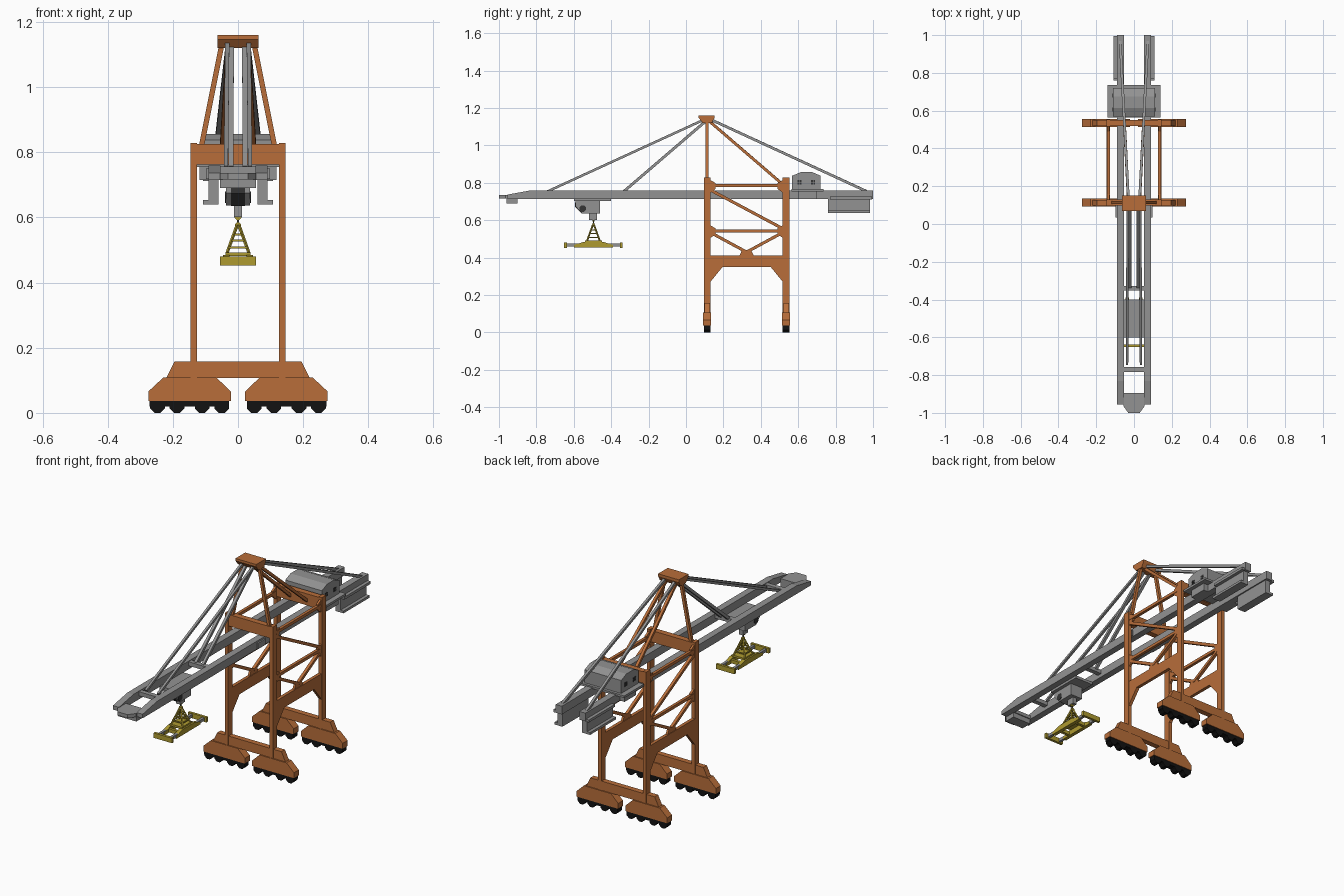
import bpy, bmesh, math
from mathutils import Vector, Matrix

if "Cube" in bpy.data.objects:
    bpy.data.objects.remove(bpy.data.objects["Cube"])


def material(name, r, g, b):
    m = bpy.data.materials.new(name)
    m.diffuse_color = (r, g, b, 1)
    m.use_nodes = True
    m.node_tree.nodes["Principled BSDF"].inputs["Base Color"].default_value = m.diffuse_color
    return m


ORANGE = material("orange paint", 0.48, 0.155, 0.042)
GREY = material("grey steel", 0.29, 0.29, 0.29)
YELLOW = material("yellow paint", 0.43, 0.33, 0.03)
BLACK = material("black rubber", 0.006, 0.006, 0.006)
DARK = material("dark glass", 0.035, 0.035, 0.035)


def finish(name, bm, mat, mirror=False):
    bmesh.ops.recalc_face_normals(bm, faces=bm.faces)
    me = bpy.data.meshes.new(name)
    bm.to_mesh(me)
    bm.free()
    me.materials.append(mat)
    ob = bpy.data.objects.new(name, me)
    bpy.context.collection.objects.link(ob)
    if mirror:  # mirrored across x = 0
        ob.modifiers.new("mirror", 'MIRROR').use_mirror_merge = False
    return ob


def prism(name, pts, axis, a, b, mat, mirror=False):
    """Extrude a 2D profile along an axis: x -> (y,z), y -> (x,z), z -> (x,y)."""
    bm = bmesh.new()
    put = {'x': lambda p, t: (t, p[0], p[1]),
           'y': lambda p, t: (p[0], t, p[1]),
           'z': lambda p, t: (p[0], p[1], t)}[axis]
    lo = [bm.verts.new(put(p, a)) for p in pts]
    hi = [bm.verts.new(put(p, b)) for p in pts]
    bm.faces.new(lo)
    bm.faces.new(hi)
    n = len(pts)
    for i in range(n):
        j = (i + 1) % n
        bm.faces.new((lo[i], lo[j], hi[j], hi[i]))
    return finish(name, bm, mat, mirror)


def box(name, x0, x1, y0, y1, z0, z1, mat, mirror=False):
    return prism(name, [(x0, y0), (x1, y0), (x1, y1), (x0, y1)], 'z', z0, z1, mat, mirror)


def bar(name, p, q, w, mat, mirror=True):
    """Square bar between two points."""
    p, q = Vector(p), Vector(q)
    d = (q - p).normalized()
    side = d.cross(Vector((0, 1, 0)) if abs(d.z) > 0.99 else Vector((0, 0, 1))).normalized()
    up = side.cross(d)
    bm = bmesh.new()
    bmesh.ops.create_cube(bm, size=1)
    rot = Matrix((side, d, up)).transposed().to_4x4()
    bm.transform(Matrix.Translation((p + q) / 2) @ rot @ Matrix.Diagonal((w, (q - p).length, w, 1)))
    return finish(name, bm, mat, mirror)


def disc(name, c, r, depth, axis, sides, mat, mirror=False):
    bm = bmesh.new()
    bmesh.ops.create_cone(bm, cap_ends=True, segments=sides, radius1=r, radius2=r, depth=depth)
    bm.transform(Matrix.Rotation(math.pi / sides, 4, 'Z'))
    bm.transform(Matrix.Translation(c) @ Matrix.Rotation(math.pi / 2, 4, 'X' if axis == 'y' else 'Y'))
    return finish(name, bm, mat, mirror)


FRONT, REAR = 0.113, 0.535
MID = (FRONT + REAR) / 2

# Portal frames: wheels, bogies, sills, legs and crossbeams
for label, y in (("front", FRONT), ("rear", REAR)):
    for i, x in enumerate((0.05, 0.11, 0.187, 0.247)):
        disc(f"{label}_wheel_{i}", (x, y, 0.023), 0.0245, 0.036, 'y', 8, BLACK, True)
    box(label + "_axle_strip", 0.027, 0.272, y - 0.018, y + 0.018, 0.02, 0.038, BLACK, True)
    prism(label + "_bogie", [(0.022, 0.036), (0.275, 0.036), (0.275, 0.066), (0.23, 0.108),
                             (0.066, 0.108), (0.022, 0.066)], 'y', y - 0.021, y + 0.021, ORANGE, True)
    prism(label + "_sill_beam", [(-0.22, 0.107), (0.22, 0.107), (0.195, 0.158), (-0.195, 0.158)],
          'y', y - 0.015, y + 0.015, ORANGE)
    box(label + "_leg", 0.126, 0.146, y - 0.018, y + 0.018, 0.107, 0.829, ORANGE, True)
    box(label + "_crossbeam", -0.127, 0.127, y - 0.016, y + 0.016, 0.762, 0.825, ORANGE)

# Side frames: portal beam with haunches, struts, diagonals and gussets
ya, yb = FRONT + 0.017, REAR - 0.017
prism("portal_beam", [(ya, 0.27), (ya + 0.065, 0.35), (yb - 0.065, 0.35), (yb, 0.27),
                      (yb, 0.412), (ya, 0.412)], 'x', 0.127, 0.145, ORANGE, True)
prism("centre_gusset", [(MID - 0.038, 0.41), (MID + 0.038, 0.41), (MID + 0.025, 0.44),
                        (MID - 0.025, 0.44)], 'x', 0.13, 0.142, ORANGE, True)
for z in (0.543, 0.785):
    bar("side_strut", (0.136, ya, z), (0.136, yb, z), 0.016, ORANGE)
    for edge, s in ((ya, 1), (yb, -1)):
        prism("node_gusset", [(edge, z - 0.038), (edge + s * 0.028, z - 0.018),
                              (edge + s * 0.028, z + 0.014), (edge, z + 0.03)],
              'x', 0.13, 0.142, ORANGE, True)
bar("upper_diagonal", (0.136, ya, 0.762), (0.136, yb, 0.555), 0.016, ORANGE)
for edge in (ya, yb):
    bar("lower_diagonal", (0.136, edge, 0.535), (0.136, MID, 0.43), 0.016, ORANGE)

# A-frame mast with cap and rear legs
bar("mast_leg", (0.114, FRONT, 0.81), (0.05, FRONT, 1.13), 0.016, ORANGE)
bar("mast_back_leg", (0.03, 0.13, 1.125), (0.05, REAR - 0.01, 0.785), 0.015, ORANGE)
prism("mast_cap", [(0.09, 1.12), (0.137, 1.12), (0.152, 1.147), (0.152, 1.16),
                   (0.068, 1.16), (0.068, 1.147)], 'x', -0.063, 0.063, ORANGE)

# Boom girders, nose, cross ties and hinge blocks
prism("boom_girder", [(-0.955, 0.715), (1.0, 0.715), (1.0, 0.76), (-0.83, 0.76), (-0.955, 0.737)],
      'x', 0.053, 0.09, GREY, True)
prism("boom_nose", [(-0.056, -0.895), (-0.056, -0.965), (-0.03, -1.0), (0.03, -1.0),
                    (0.056, -0.965), (0.056, -0.895)], 'z', 0.717, 0.736, GREY)
box("nose_buffer", -0.056, 0.056, -0.96, -0.9, 0.69, 0.718, GREY)
for y in (-0.77, -0.34):
    box("boom_cross_tie", -0.056, 0.056, y - 0.013, y + 0.013, 0.735, 0.757, GREY)
box("hinge_block", 0.088, 0.098, 0.035, 0.1, 0.718, 0.75, GREY, True)

# Stays from the mast cap
bar("outer_front_stay", (0.033, 0.09, 1.135), (0.037, -0.745, 0.752), 0.013, GREY)
bar("inner_front_stay", (0.02, 0.1, 1.125), (0.022, -0.335, 0.752), 0.015, GREY)
bar("rear_stay", (0.03, 0.14, 1.135), (0.073, 0.965, 0.755), 0.014, GREY)

# Counterweights under the tail
box("counterweight", 0.06, 0.09, 0.76, 0.985, 0.645, 0.718, GREY, True)
box("counterweight_flange", 0.06, 0.108, 0.76, 0.985, 0.64, 0.653, GREY, True)
box("counterweight_top_ledge", 0.088, 0.108, 0.77, 0.995, 0.712, 0.726, GREY, True)

# Machine house with four-pane windows
box("house_platform", -0.14, 0.14, 0.565, 0.735, 0.755, 0.767, GREY)
box("platform_bracket", 0.088, 0.118, 0.6, 0.7, 0.715, 0.756, GREY, True)
prism("machine_house", [(0.568, 0.766), (0.72, 0.766), (0.72, 0.838), (0.675, 0.857),
                        (0.613, 0.857), (0.568, 0.838)], 'x', -0.111, 0.111, GREY)
for y in (0.606, 0.68):
    for dy in (-0.006, 0.006):
        for dz in (-0.006, 0.006):
            box("house_window", 0.11, 0.1125, y + dy - 0.005, y + dy + 0.005,
                0.803 + dz - 0.005, 0.803 + dz + 0.005, DARK, True)

# Trolley and operator cab
box("trolley_frame", -0.056, 0.056, -0.6, -0.4, 0.702, 0.717, GREY)
prism("operator_cab", [(-0.592, 0.703), (-0.46, 0.703), (-0.46, 0.637), (-0.555, 0.637),
                       (-0.592, 0.675)], 'x', -0.037, 0.037, GREY)
bar("cab_front_glass", (0, -0.588, 0.6725), (0, -0.56, 0.6435), 0.003, DARK, False)
prism("cab_front_window", [(-0.5945, 0.695), (-0.5945, 0.674), (-0.557, 0.6355),
                           (-0.55, 0.64), (-0.589, 0.68), (-0.589, 0.695)], 'x', -0.021, 0.021, DARK)
disc("cab_side_window", (0.037, -0.553, 0.662), 0.019, 0.005, 'x', 8, DARK, True)
box("hoist_block", -0.012, 0.012, -0.518, -0.475, 0.602, 0.64, GREY)

# Hook tackle
HY = -0.495
bar("hoist_rope", (0, HY, 0.57), (0, HY, 0.61), 0.006, DARK, False)
disc("upper_sheave", (0, HY, 0.604), 0.012, 0.01, 'y', 8, YELLOW)
disc("lower_sheave", (0, HY, 0.575), 0.01, 0.01, 'y', 8, YELLOW)

# Spreader headblock pyramid
for s in (-1, 1):
    bar("headblock_bar", (0.034, HY + s * 0.034, 0.49), (0.003, HY + s * 0.003, 0.576), 0.007, YELLOW)
for z, h in ((0.508, 0.029), (0.529, 0.02), (0.548, 0.013)):
    for s in (-1, 1):
        box("headblock_rung", -h, h, HY + s * h - 0.003, HY + s * h + 0.003, z - 0.003, z + 0.003, YELLOW)
    box("headblock_side_rung", h - 0.003, h + 0.003, HY - h, HY + h, z - 0.003, z + 0.003, YELLOW, True)
box("headblock_base", -0.038, 0.038, HY - 0.045, HY + 0.045, 0.482, 0.493, YELLOW)

# Spreader frame
prism("spreader_body", [(HY - 0.105, 0.455), (HY + 0.105, 0.455), (HY + 0.105, 0.468),
                        (HY + 0.05, 0.485), (HY - 0.05, 0.485), (HY - 0.105, 0.468)],
      'x', 0.026, 0.046, YELLOW, True)
for s in (-1, 1):
    box("spreader_cross_bar", -0.04, 0.04, HY + s * 0.06 - 0.008, HY + s * 0.06 + 0.008, 0.458, 0.477, YELLOW)
    box("spreader_end_beam", -0.056, 0.056, HY + s * 0.149 - 0.007, HY + s * 0.149 + 0.007, 0.453, 0.48, YELLOW)
box("spreader_arm", 0.029, 0.043, HY - 0.148, HY + 0.148, 0.459, 0.475, GREY, True)
